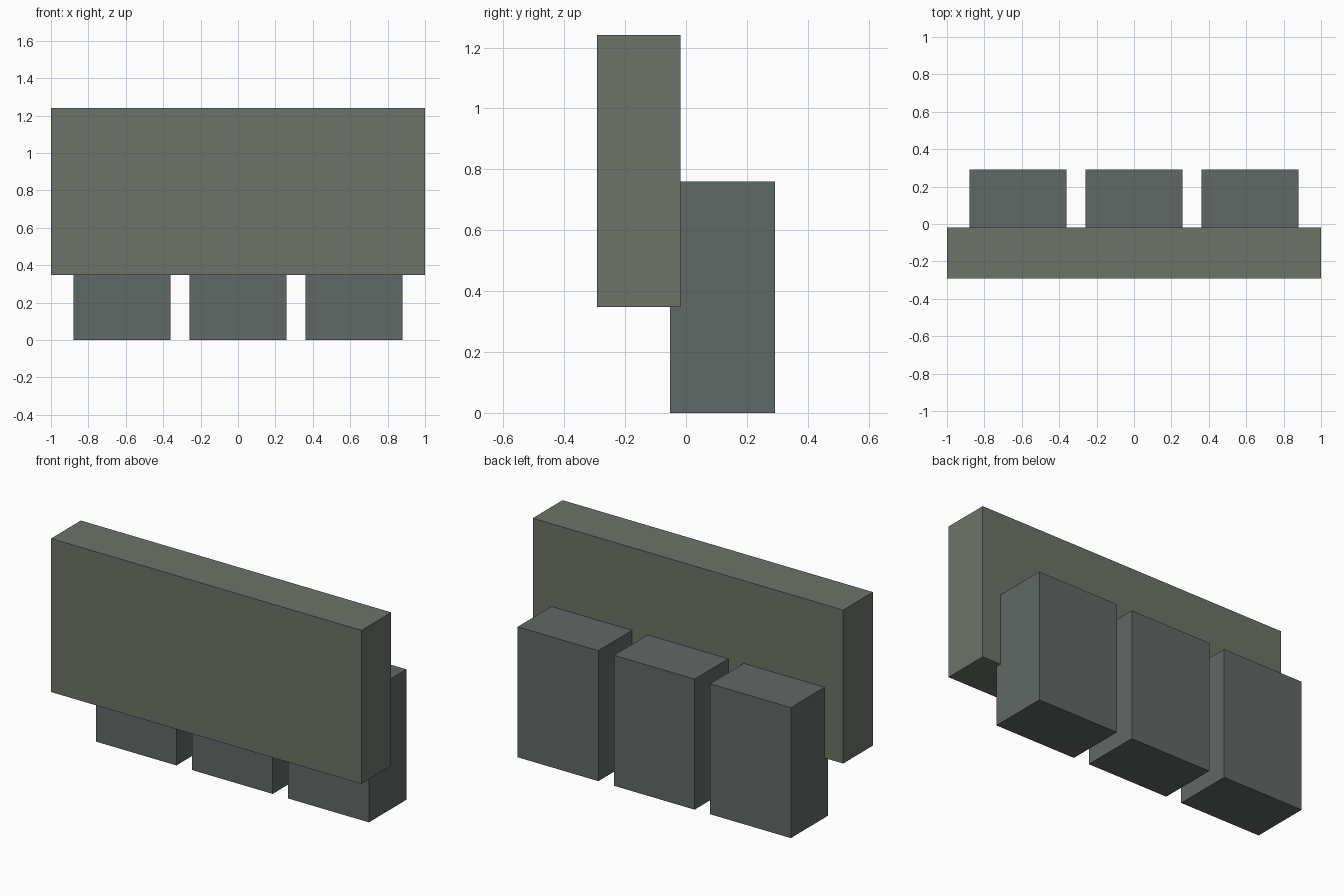
import bpy

if "Cube" in bpy.data.objects:
    bpy.data.objects.remove(bpy.data.objects["Cube"])


def material(name, rgb):
    mat = bpy.data.materials.new(name)
    mat.diffuse_color = (*rgb, 1.0)
    mat.use_nodes = True
    mat.node_tree.nodes["Principled BSDF"].inputs["Base Color"].default_value = mat.diffuse_color
    return mat


def box(name, low, high, mat):
    centre = [(a + b) / 2 for a, b in zip(low, high)]
    bpy.ops.mesh.primitive_cube_add(size=1, location=centre)
    obj = bpy.context.object
    obj.name = name
    obj.scale = [b - a for a, b in zip(low, high)]
    bpy.ops.object.transform_apply(location=False, rotation=False, scale=True)
    obj.data.materials.append(mat)
    return obj


panel_grey = material("panel_grey", (0.15, 0.17, 0.14))
block_grey = material("block_grey", (0.12, 0.14, 0.13))

# Wide raised front panel
box("front_panel", (-1, -0.292, 0.348), (1, -0.018, 1.242), panel_grey)

# Three rear blocks, set slightly into the back of the panel
for side, x in (("left", -0.62), ("middle", 0), ("right", 0.62)):
    box(f"{side}_block", (x - 0.26, -0.052, 0), (x + 0.26, 0.292, 0.76), block_grey)
